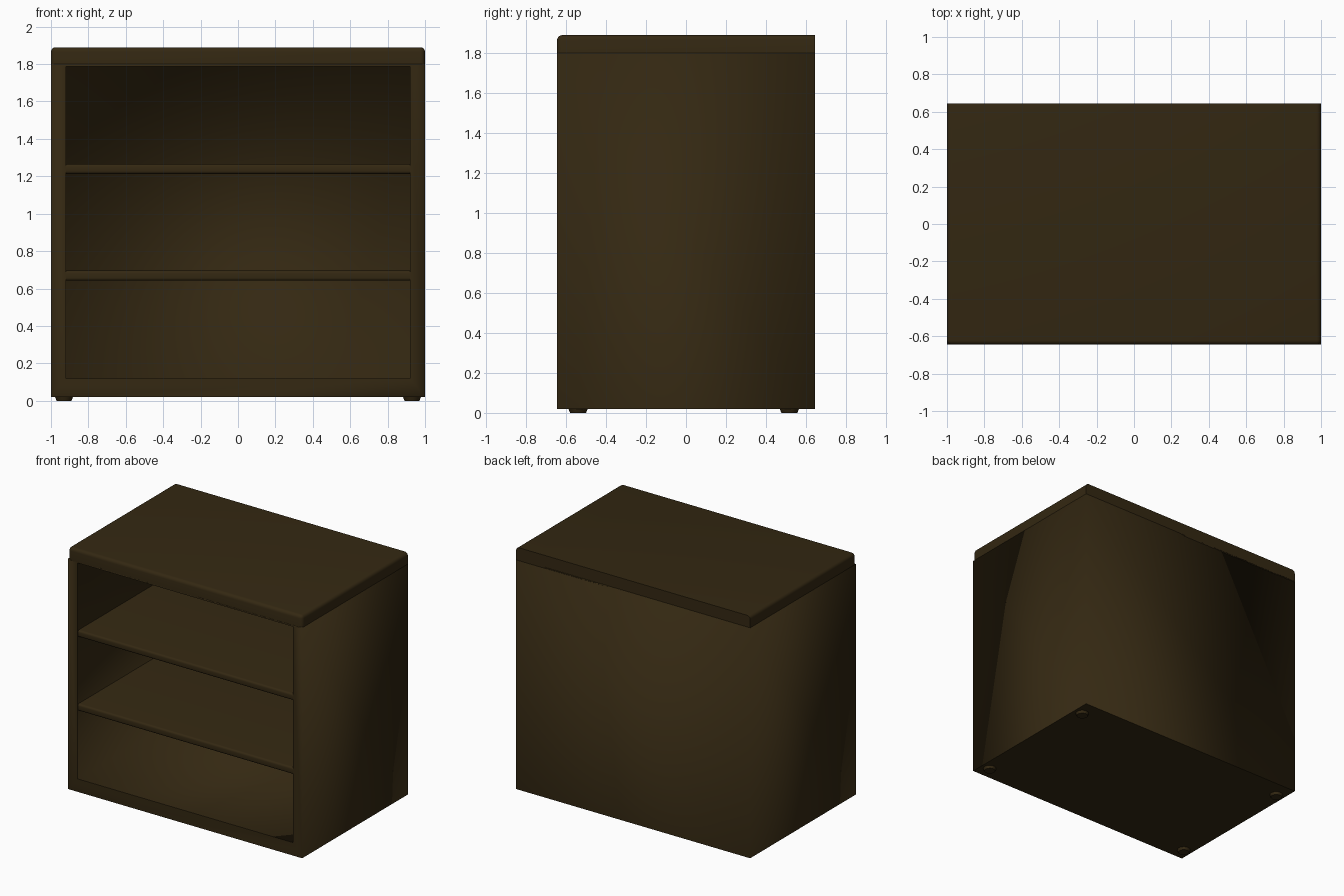
import bpy, bmesh, math

if "Cube" in bpy.data.objects:
    bpy.data.objects.remove(bpy.data.objects["Cube"])

wood = bpy.data.materials.new("dark walnut")
wood.diffuse_color = (0.034, 0.021, 0.006, 1)
wood.use_nodes = True
wood.node_tree.nodes["Principled BSDF"].inputs["Base Color"].default_value = wood.diffuse_color

W, F, B = 1.0, -0.645, 0.645      # half width, front, back
BACK_IN = 0.60                    # inner face of the back panel


def finish(name, bm):
    bmesh.ops.recalc_face_normals(bm, faces=bm.faces)
    me = bpy.data.meshes.new(name)
    bm.to_mesh(me)
    bm.free()
    ob = bpy.data.objects.new(name, me)
    bpy.context.collection.objects.link(ob)
    me.materials.append(wood)
    return ob


def smooth(ob, deg=40):
    bpy.ops.object.select_all(action='DESELECT')
    ob.select_set(True)
    bpy.context.view_layer.objects.active = ob
    bpy.ops.object.shade_smooth_by_angle(angle=math.radians(deg))


def board(name, x, y0, y1, z0, z1, rule, r):
    """Box spanning -x..x whose edges chosen by rule are rounded."""
    bm = bmesh.new()
    bmesh.ops.create_cube(bm, size=1)
    for v in bm.verts:
        v.co = (v.co.x * 2 * x, (y0 + y1) / 2 + v.co.y * (y1 - y0),
                (z0 + z1) / 2 + v.co.z * (z1 - z0))
    mids = {e: (e.verts[0].co + e.verts[1].co) / 2 for e in bm.edges}
    edges = [e for e, m in mids.items() if rule(m)]
    bmesh.ops.bevel(bm, geom=edges, offset=r, segments=4, profile=0.5, affect='EDGES')
    smooth(finish(name, bm))


# carcass: one shell, outer back -> outer front -> inner front -> inner back
bm = bmesh.new()


def ring(x, y, z0, z1):
    return [bm.verts.new(c) for c in ((-x, y, z0), (x, y, z0), (x, y, z1), (-x, y, z1))]


rings = [ring(W, B, 0.02, 1.80), ring(W, F, 0.02, 1.80),
         ring(0.92, F, 0.12, 1.788), ring(0.92, BACK_IN, 0.12, 1.788)]
for a, b in zip(rings, rings[1:]):
    for i in range(4):
        j = (i + 1) % 4
        bm.faces.new((a[i], a[j], b[j], b[i]))
bm.faces.new(rings[0])
bm.faces.new(rings[3])
# round the front outer vertical edges
front = [e for e in bm.edges if all(v.co.y == F and abs(v.co.x) == W for v in e.verts)
         and abs(e.verts[0].co.x - e.verts[1].co.x) < 0.01]
bmesh.ops.bevel(bm, geom=front, offset=0.02, segments=3, profile=0.5, affect='EDGES')
# soft shading over the shell, crisp at the opening and the underside
for f in bm.faces:
    f.smooth = True
for e in bm.edges:
    p, q = (v.co for v in e.verts)
    opening = all(abs(c.y - F) < 1e-4 and abs(c.x) < 0.93 for c in (p, q))
    underside = max(p.z, q.z) < 0.021
    e.smooth = not (opening or underside)
finish("carcass", bm)

# top slab: rounded upper front and side edges and front corners
board("top_slab", W, F, B, 1.79, 1.89,
      lambda m: (m.z > 1.88 and (m.y < B - 0.01)) or (m.y < F + 0.01 and abs(m.x) > 0.9),
      0.025)

# shelves with rounded front edges
for name, z0, z1 in (("lower_shelf", 0.642, 0.696), ("upper_shelf", 1.213, 1.265)):
    board(name, 0.925, F + 0.005, BACK_IN + 0.01, z0, z1,
          lambda m: m.y < F + 0.01 and abs(m.x) < 0.1, 0.015)

# four low tapered feet
for sx, side in ((-1, "left"), (1, "right")):
    for y, end in ((-0.54, "front"), (0.517, "back")):
        bpy.ops.mesh.primitive_cone_add(vertices=24, radius1=0.04, radius2=0.05,
                                        depth=0.025, location=(sx * 0.93, y, 0.0125))
        ob = bpy.context.object
        ob.name = f"{end}_{side}_foot"
        ob.data.materials.append(wood)
        smooth(ob)
